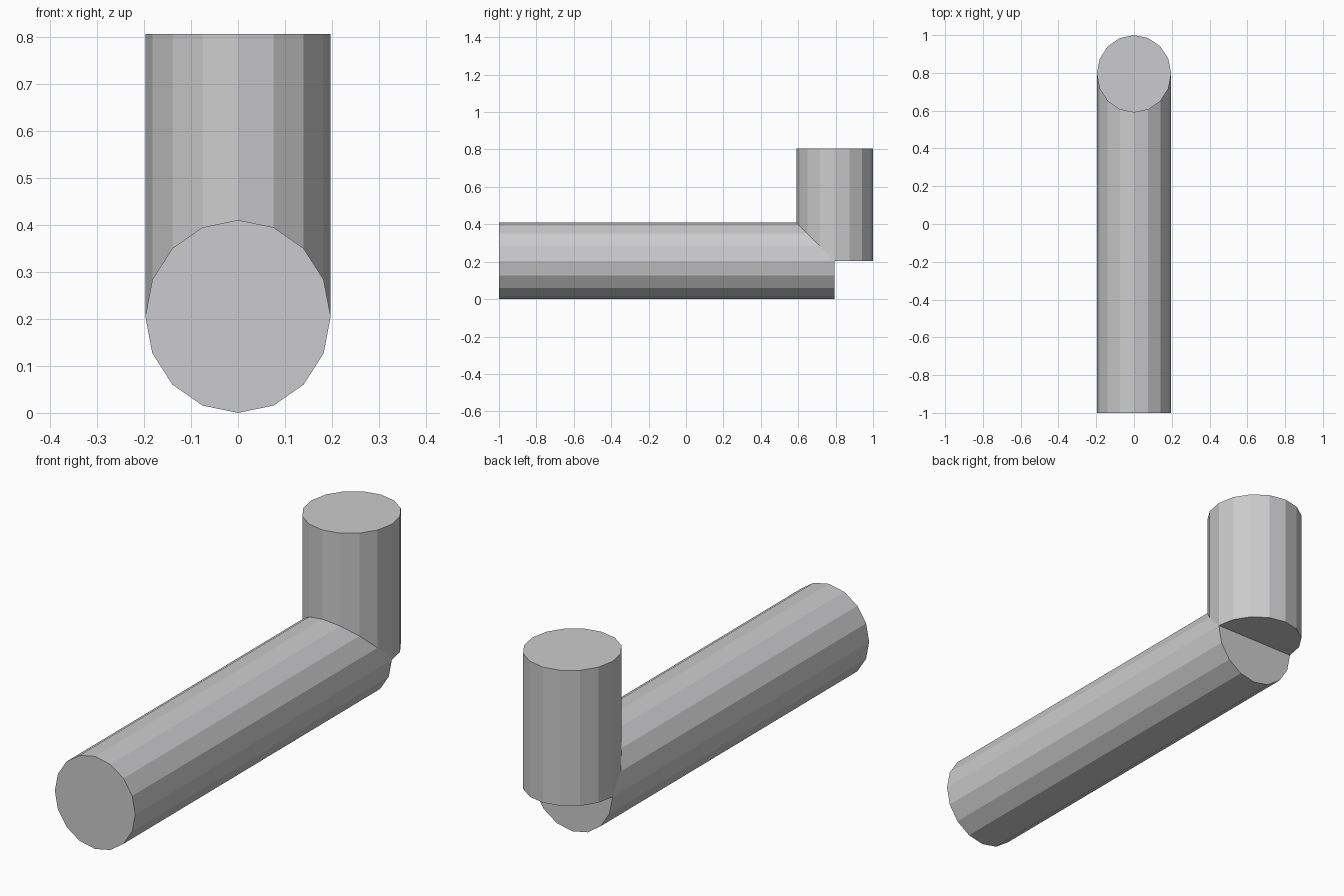
import bpy
import math

if "Cube" in bpy.data.objects:
    bpy.data.objects.remove(bpy.data.objects["Cube"])

RX, R = 0.197, 0.205   # slightly flattened cross-section
SIDES = 16

grey = bpy.data.materials.new("plain grey")
grey.diffuse_color = (0.6, 0.6, 0.61, 1)
grey.use_nodes = True
grey.node_tree.nodes["Principled BSDF"].inputs["Base Color"].default_value = grey.diffuse_color


def tube(name, length, location, tilt=0.0):
    """16-sided flat-shaded capped cylinder, narrowed across x."""
    bpy.ops.mesh.primitive_cylinder_add(
        vertices=SIDES, radius=1, depth=1, location=location, rotation=(tilt, 0, 0))
    obj = bpy.context.object
    obj.name = name
    obj.scale = (RX, R, length)
    bpy.ops.object.transform_apply(location=False, rotation=True, scale=True)
    obj.data.materials.append(grey)
    return obj


# Long horizontal arm running front to back
tube("long_arm", 1.795, (0, -0.1025, R), math.pi / 2)

# Short upright post at the back, starting at the arm's axis
tube("upright_post", 0.6, (0, 0.795, R + 0.3))
